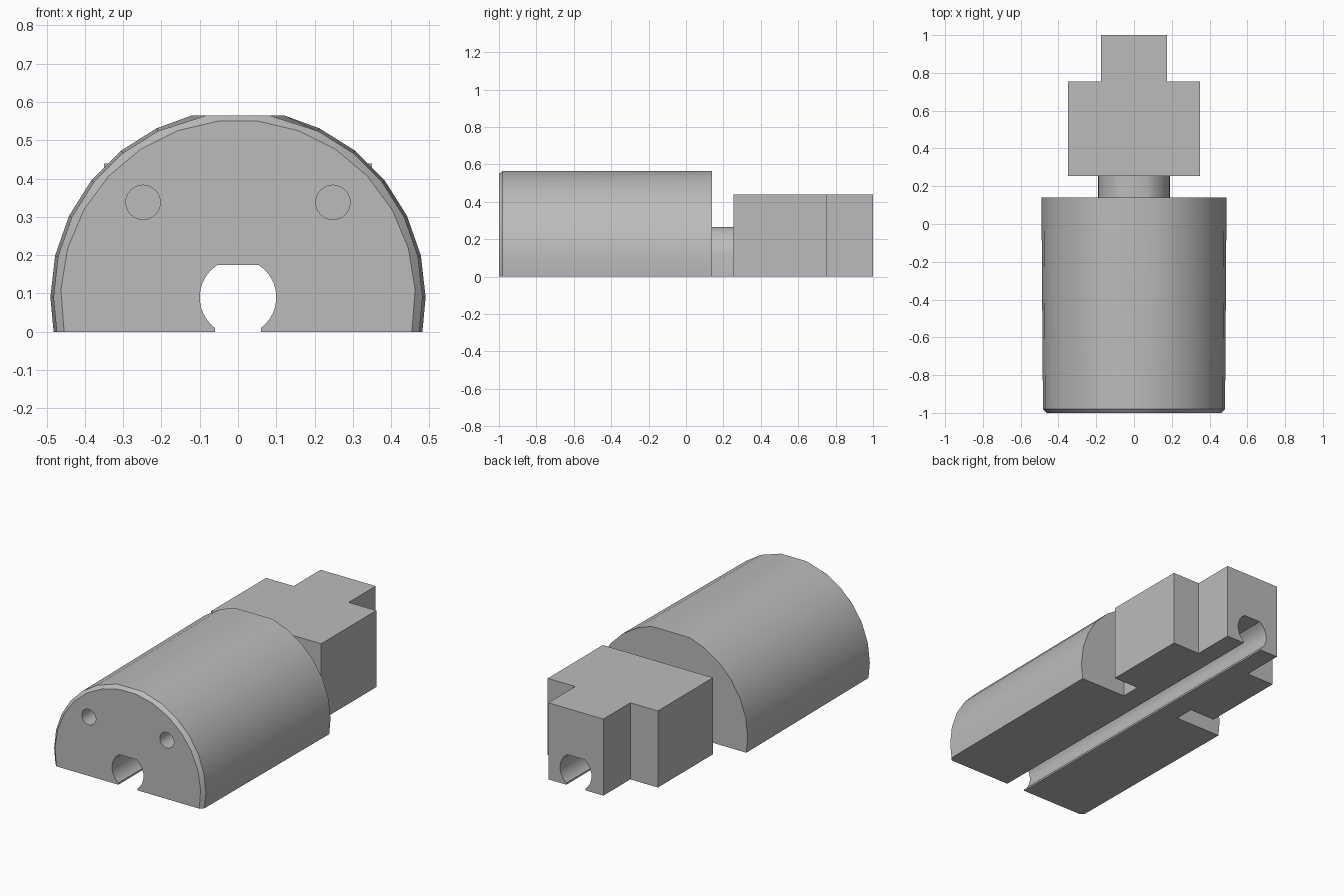
import bpy, bmesh
from math import sin, cos, radians, sqrt

if "Cube" in bpy.data.objects:
    bpy.data.objects.remove(bpy.data.objects["Cube"], do_unlink=True)

grey = bpy.data.materials.new("plain grey")
grey.use_nodes = True
colour = (0.5, 0.5, 0.5, 1)
grey.diffuse_color = colour
grey.node_tree.nodes["Principled BSDF"].inputs["Base Color"].default_value = colour

AXIS_Z = 0.09   # height of the shared centre line


def loft(name, rings):
    """Solid skinned through rings of equal point count."""
    bm = bmesh.new()
    loops = [[bm.verts.new(p) for p in ring] for ring in rings]
    n = len(loops[0])
    for a, b in zip(loops, loops[1:]):
        for i in range(n):
            j = (i + 1) % n
            bm.faces.new((a[i], a[j], b[j], b[i]))
    bm.faces.new(loops[0])
    bm.faces.new(loops[-1])
    bmesh.ops.recalc_face_normals(bm, faces=bm.faces)
    mesh = bpy.data.meshes.new(name)
    bm.to_mesh(mesh)
    bm.free()
    obj = bpy.data.objects.new(name, mesh)
    bpy.context.collection.objects.link(obj)
    mesh.materials.append(grey)
    return obj


def mirrored(half):
    return half + [(-x, z) for x, z in reversed(half)]


def at_y(profile, y):
    return [(x, y, z) for x, z in profile]


def arc(radius, angles):
    return [(radius * cos(radians(a)), AXIS_Z + radius * sin(radians(a))) for a in angles]


def dome(radius, top, start, step):
    """Round section with a flat base and a narrow flat on top."""
    foot = (sqrt(radius**2 - AXIS_Z**2), 0)
    crest = (sqrt(radius**2 - (top - AXIS_Z)**2), top)
    return mirrored([foot] + arc(radius, [start + step * k for k in range(6)]) + [crest])


# Half-round body with chamfered front edge
facet = 360 / 28
body = loft("round_body", [
    at_y(dome(0.463, 0.55, 2.5, 13.5), -1),
    at_y(dome(0.482, 0.565, 0, facet), -0.98),
    at_y(dome(0.49, 0.565, 0, facet), 0.14)])

# Narrow neck with rounded top
neck_half = [(0.19, 0)] + arc(0.19, [8, 20, 32, 44, 56, 67])
neck = loft("neck", [at_y(mirrored(neck_half), y) for y in (0.14, 0.255)])

# Stepped rear block, drawn in plan and extruded upward
plan = mirrored([(0.35, 0.255), (0.35, 0.755), (0.175, 0.755), (0.175, 1)])
block = loft("stepped_block", [[(x, y, z) for x, y in plan] for z in (0, 0.44)])

# Cutters: flat-topped channel and two front pin holes
channel_half = [(0.06, -0.1), (0.06, 0.01)] + arc(0.1, [-53 + 111 * k / 12 for k in range(13)])
channel = loft("channel_cutter", [at_y(mirrored(channel_half), y) for y in (-1.1, 1.1)])
holes = []
for side in (-1, 1):
    circle = [(side * 0.248 + 0.045 * cos(radians(a)), 0.338 + 0.045 * sin(radians(a)))
              for a in range(0, 360, 15)]
    holes.append(loft("pin_hole_cutter", [at_y(circle, y) for y in (-1.1, -0.7)]))


def cut(obj, cutters):
    bpy.ops.object.select_all(action="DESELECT")
    bpy.context.view_layer.objects.active = obj
    obj.select_set(True)
    for cutter in cutters:
        mod = obj.modifiers.new("cut", "BOOLEAN")
        mod.operation = "DIFFERENCE"
        mod.solver = "EXACT"
        mod.object = cutter
        bpy.ops.object.modifier_apply(modifier=mod.name)
    bpy.ops.object.shade_smooth_by_angle(angle=radians(30))


cut(body, [channel] + holes)
cut(neck, [channel])
cut(block, [channel])
for cutter in [channel] + holes:
    bpy.data.objects.remove(cutter, do_unlink=True)
